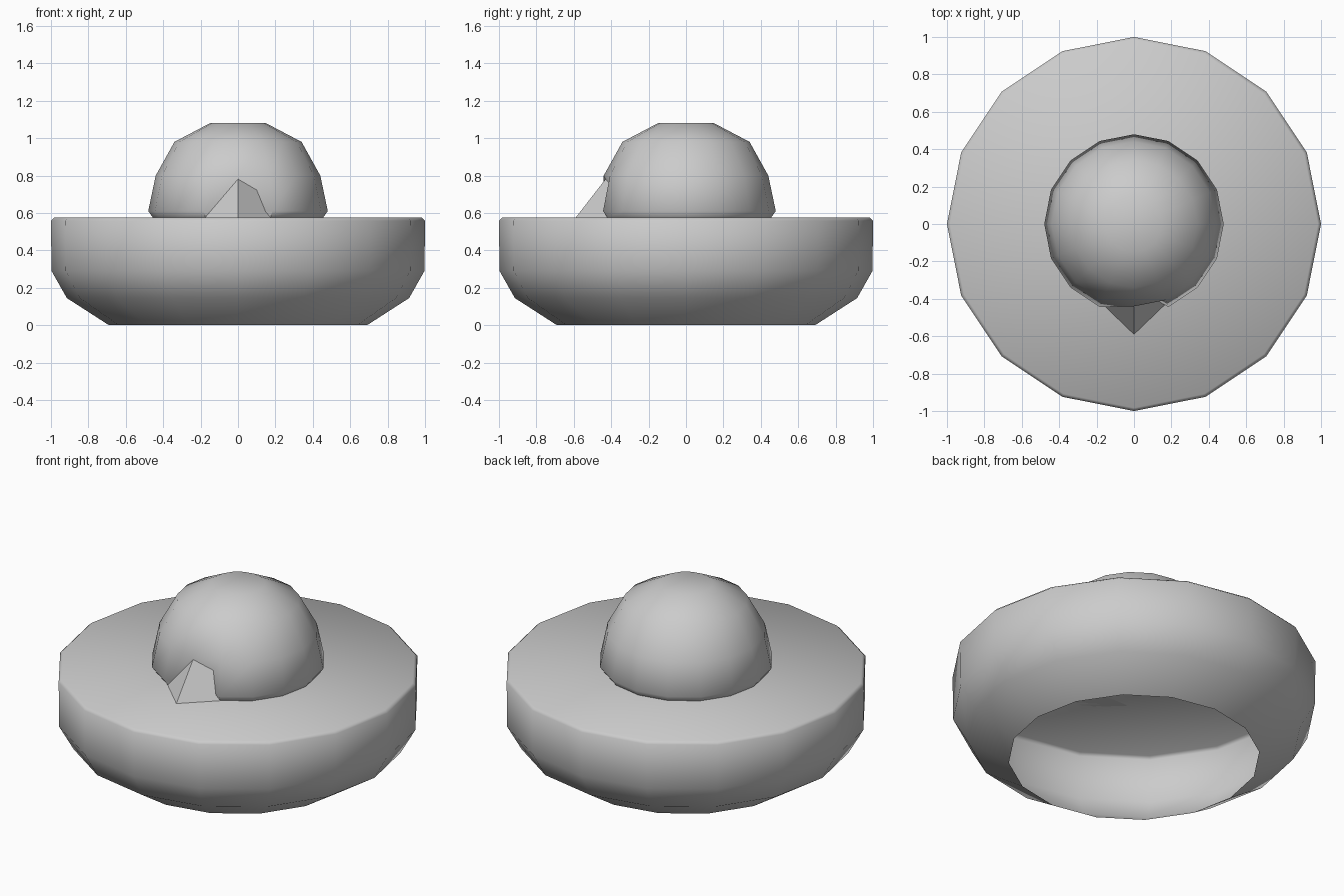
import bpy, bmesh
from math import sin, cos, pi, radians

if "Cube" in bpy.data.objects:
    bpy.data.objects.remove(bpy.data.objects["Cube"])

SIDES = 16


def finish(name, bm, smooth=None):
    mesh = bpy.data.meshes.new(name)
    bm.normal_update()
    bm.to_mesh(mesh)
    bm.free()
    ob = bpy.data.objects.new(name, mesh)
    bpy.context.collection.objects.link(ob)
    if smooth:
        bpy.ops.object.select_all(action='DESELECT')
        ob.select_set(True)
        bpy.context.view_layer.objects.active = ob
        bpy.ops.object.shade_smooth_by_angle(angle=radians(smooth))
    return ob


def lathe(profile):
    """Turn (radius, z) points, bottom to top, and cap the top."""
    bm = bmesh.new()
    rings = [[bm.verts.new((r * cos(2 * pi * i / SIDES), r * sin(2 * pi * i / SIDES), z))
              for i in range(SIDES)] for r, z in profile]
    for low, high in zip(rings, rings[1:]):
        for i in range(SIDES):
            j = (i + 1) % SIDES
            bm.faces.new((low[i], low[j], high[j], high[i]))
    bm.faces.new(rings[-1])
    return bm, rings


# Hollow bowl, open underneath, with a flat lid
bm, _ = lathe([(0.69, 0), (0.915, 0.145), (0.997, 0.29), (1.0, 0.558), (0.983, 0.575)])
finish("base_shell", bm, 50)

# Faceted dome, dented at the front where the wedge enters
bm, rings = lathe([(0.455, 0.575), (0.48, 0.61), (0.44, 0.80), (0.34, 0.98), (0.15, 1.08)])
for ring in rings[:2]:
    ring[SIDES * 3 // 4].co.y = -0.34
finish("dome", bm, 50)

# Pointed wedge leaning on the front of the dome
bm = bmesh.new()
tip, peak, left, right = [bm.verts.new(p) for p in (
    (0, -0.59, 0.575), (0, -0.40, 0.82), (-0.25, -0.35, 0.575), (0.25, -0.35, 0.575))]
for f in ((tip, right, peak), (tip, peak, left), (left, peak, right), (tip, left, right)):
    bm.faces.new(f)
finish("front_wedge", bm)
